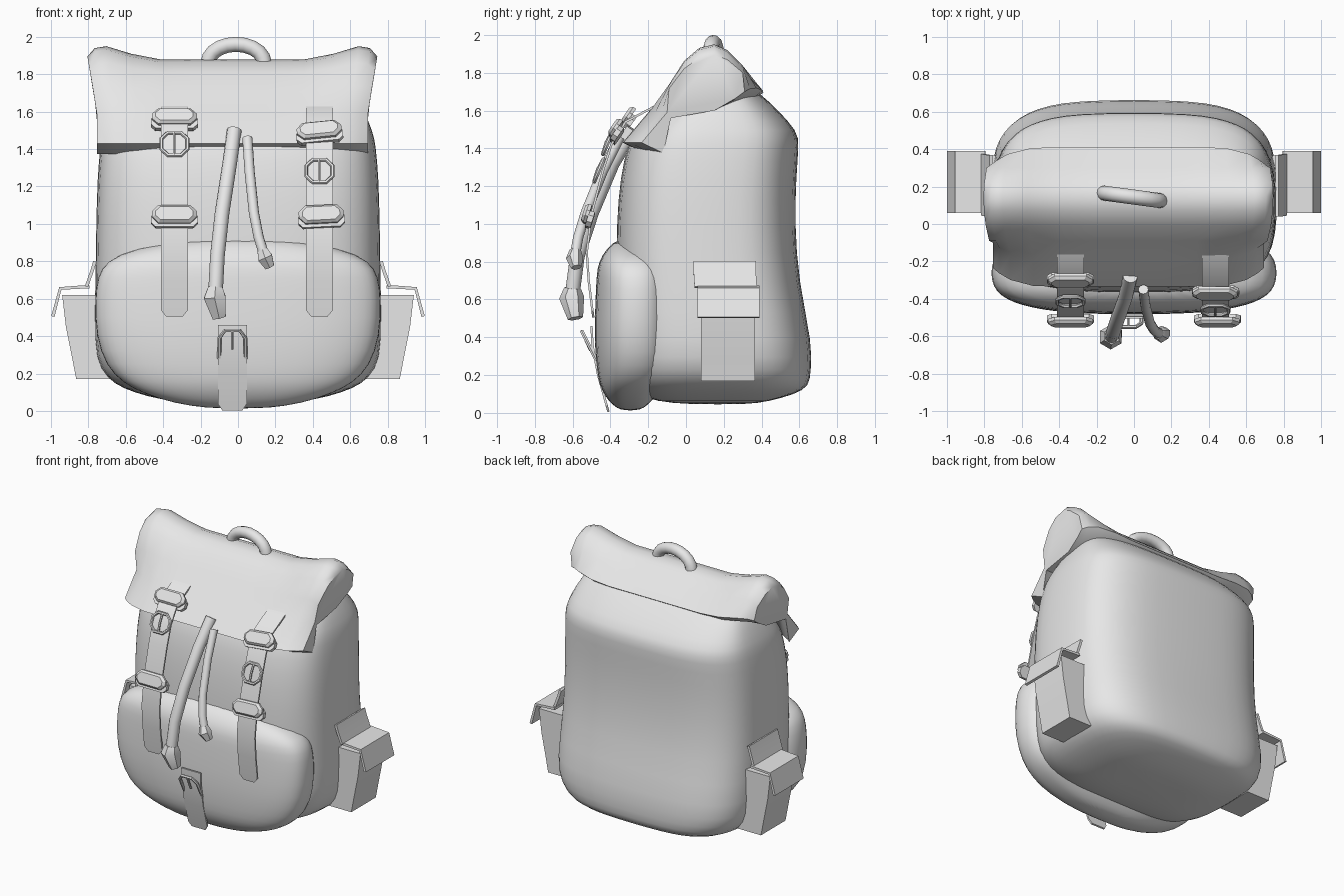
import bpy, bmesh, math
from mathutils import Vector

cube = bpy.data.objects.get("Cube")
if cube:
    bpy.data.objects.remove(cube, do_unlink=True)

grey = bpy.data.materials.new("light grey canvas")
grey.use_nodes = True
grey.diffuse_color = (0.8, 0.8, 0.8, 1)
grey.node_tree.nodes["Principled BSDF"].inputs["Base Color"].default_value = (0.8, 0.8, 0.8, 1)


def loft(name, rings, closed=False, angle=40, subdivide=0):
    """Skin a list of equal rings into a shaded object."""
    bm = bmesh.new()
    loops = [[bm.verts.new(p) for p in ring] for ring in rings]
    n = len(loops[0])
    pairs = list(zip(loops, loops[1:]))
    if closed:
        pairs.append((loops[-1], loops[0]))
    else:
        bm.faces.new(loops[0])
        bm.faces.new(loops[-1])
    for a, b in pairs:
        for i in range(n):
            j = (i + 1) % n
            bm.faces.new((a[i], a[j], b[j], b[i]))
    bmesh.ops.recalc_face_normals(bm, faces=bm.faces)
    mesh = bpy.data.meshes.new(name)
    bm.to_mesh(mesh)
    bm.free()
    mesh.materials.append(grey)
    ob = bpy.data.objects.new(name, mesh)
    bpy.context.collection.objects.link(ob)
    bpy.ops.object.select_all(action='DESELECT')
    ob.select_set(True)
    bpy.context.view_layer.objects.active = ob
    bpy.ops.object.shade_smooth_by_angle(angle=math.radians(angle))
    if subdivide:
        mod = ob.modifiers.new("soften", 'SUBSURF')
        mod.levels = mod.render_levels = subdivide
    return ob


def power(v, n):
    return math.copysign(abs(v) ** (2 / n), v)


def bag(name, sections, n, count=28):
    """Soft bag from sections of height, half width, front and back."""
    rings = []
    for z, hx, front, back in sections:
        cy, hy = (front + back) / 2, (back - front) / 2
        turn = [2 * math.pi * i / count for i in range(count)]
        rings.append([(hx * power(math.cos(t), n), cy + hy * power(math.sin(t), n), z) for t in turn])
    return loft(name, rings, angle=60, subdivide=1)


def tangents(pts, closed=False):
    k = len(pts)
    if closed:
        return [(pts[(i + 1) % k] - pts[i - 1]).normalized() for i in range(k)]
    return [(pts[min(i + 1, k - 1)] - pts[max(i - 1, 0)]).normalized() for i in range(k)]


def tube(name, path, radii, up, closed=False, sides=12):
    """Round section swept along a path."""
    pts = [Vector(p) for p in path]
    if not isinstance(radii, (list, tuple)):
        radii = [radii] * len(pts)
    rings = []
    for p, t, r in zip(pts, tangents(pts, closed), radii):
        u = t.cross(Vector(up)).normalized()
        v = t.cross(u)
        rings.append([p + r * (math.cos(a) * u + math.sin(a) * v)
                      for a in [2 * math.pi * i / sides for i in range(sides)]])
    return loft(name, rings, closed)


def strap(name, path, side, width, thick=0.012, tip=1.0):
    """Flat band swept along a path, optionally narrowed at its tip."""
    pts, side = [Vector(p) for p in path], Vector(side)
    rings = []
    for i, (p, t) in enumerate(zip(pts, tangents(pts))):
        w = side * width / 2 * (tip if i == len(pts) - 1 else 1)
        d = side.cross(t) * thick / 2
        rings.append([p + w + d, p - w + d, p - w - d, p + w - d])
    return loft(name, rings, angle=30)


def octagon(w, h, cut, y=0.0, dz=0.0):
    a, b = w / 2, h / 2
    return [(x, y, z + dz) for x, z in (
        (a, b - cut), (a - cut, b), (cut - a, b), (-a, b - cut),
        (-a, cut - b), (cut - a, -b), (a - cut, -b), (a, cut - b))]


def place(ob, spot, tilt, roll=0):
    ob.location = spot
    ob.rotation_euler = (tilt, roll, 0)


def clip(name, spot, tilt, roll=0):
    """Chamfered strap clip on a wider backing plate."""
    place(loft(name + "_plate", [octagon(.25, .085, .025, y, -.025) for y in (.015, -.015)], angle=20),
          spot, tilt, roll)
    place(loft(name + "_cover", [octagon(.24, .1, .035, -.012), octagon(.24, .1, .035, -.03),
                                 octagon(.2, .075, .025, -.045)], angle=20), spot, tilt, roll)


def ring_buckle(name, spot, tilt, w=.14, h=.13):
    """Frame with a centre prong."""
    place(tube(name + "_frame", octagon(w, h, .035, -.02), .011, (0, 1, 0), True, 6), spot, tilt)
    place(tube(name + "_prong", [(0, -.024, -h / 2), (0, -.03, 0), (0, -.024, h / 2)], .008, (1, 0, 0), sides=6),
          spot, tilt)


# Main bag
bag("main_bag", [
    (.045, .25, .02, .32), (.06, .42, -.16, .44), (.1, .56, -.27, .58), (.14, .66, -.32, .655),
    (.22, .745, -.345, .662), (.36, .775, -.36, .672), (.7, .765, -.37, .597), (1.0, .762, -.37, .578),
    (1.25, .755, -.35, .585), (1.42, .74, -.31, .6), (1.49, .725, -.27, .592), (1.6, .68, -.15, .49),
    (1.69, .63, -.03, .395), (1.8, .5, .05, .24)], 3.3)

# Front pocket
bag("front_pocket", [
    (.012, .15, -.34, -.25), (.04, .34, -.39, -.2), (.09, .5, -.43, -.16), (.15, .62, -.46, -.1),
    (.24, .71, -.475, -.05), (.4, .765, -.487, -.04), (.6, .77, -.48, -.04), (.72, .755, -.475, -.05),
    (.8, .71, -.465, -.07), (.87, .56, -.42, -.13), (.925, .25, -.36, -.2)], 2.8)

# Roll-over top flap
flap_profile = [(-.335, 1.43), (-.2, 1.59), (-.09, 1.71), (-.01, 1.81), (.07, 1.865), (.15, 1.88),
                (.22, 1.855), (.3, 1.79), (.41, 1.695), (.36, 1.66), (.15, 1.6), (-.08, 1.56), (-.22, 1.375)]
lifts = {0: .0, .25: 0, .5: 0, .7: .03, .87: .07, .95: .06, 1: .015}
flap_rings = []
for u in sorted({s * k for k in lifts for s in (-1, 1)}):
    ring = []
    for y, z in flap_profile:
        rise = max(0, (z - 1.6) / .28)
        end = max(0, abs(u) - .55) / .45
        pull = .1 if y < -.15 else -.1 if y > .3 else 0
        x = -.03 + u * (.725 + .05 * rise)
        ring.append((x, y + pull * end ** 3, z + lifts[abs(u)] * rise))
    flap_rings.append(ring)
loft("top_flap", flap_rings, angle=50)

# Carry handle
arc = [math.pi * i / 10 for i in range(11)]
tube("carry_handle", [(-.01 - .15 * math.cos(a), .145 + .02 * math.cos(a), 1.86 + .1 * math.sin(a))
                      for a in arc], .04, (0, 1, 0))

# Front closure straps, with their clips and buckles
strap_line = [(-.15, 1.63), (-.32, 1.54), (-.395, 1.42), (-.44, 1.28), (-.5, 1.05),
              (-.525, .85), (-.515, .7), (-.495, .54), (-.49, .505)]


def strap_y(z):
    for (y0, z0), (y1, z1) in zip(strap_line, strap_line[1:]):
        if z1 <= z <= z0:
            return y0 + (y1 - y0) * (z0 - z) / (z0 - z1)


for label, x, top, middle, roll in (("right", -.34, 1.56, 1.42, 0), ("left", .435, 1.49, 1.275, -.1)):
    strap(label + "_front_strap", [(x, y, z) for y, z in strap_line], (1, 0, 0), .145, tip=.6)
    clip(label + "_upper_clip", (x, strap_y(top), top), -.6, roll)
    ring_buckle(label + "_strap_buckle", (x, strap_y(middle), middle), -.4)
    clip(label + "_lower_clip", (x + .01 * (x > 0), strap_y(1.045), 1.045), -.3, roll / 2)

# Drawcords with flared ends
cords = {
    "long": (.039, [(-.02, -.28, 1.5), (-.045, -.39, 1.32), (-.085, -.5, 1.06), (-.11, -.575, .83),
                    (-.12, -.6, .64)], [(-.12, -.6, .66), (-.125, -.605, .61), (-.1, -.585, .5)]),
    "short": (.027, [(.05, -.35, 1.46), (.062, -.44, 1.28), (.085, -.53, 1.06), (.11, -.57, .93),
                     (.135, -.585, .85)], [(.13, -.585, .86), (.145, -.59, .82), (.17, -.58, .77)])}
for label, (r, path, end) in cords.items():
    tube(label + "_drawcord", path, r, (1, 0, 0))
    tube(label + "_cord_end", end, [r * 1.15, r * 1.7, r * 1.05], (1, 0, 0), sides=6)

# Front pocket tongue and its buckle
strap("pocket_tongue", [(-.03, -.5, .46), (-.03, -.495, .36), (-.03, -.465, .2), (-.03, -.42, .04),
                        (-.03, -.41, .005)], (1, 0, 0), .155, tip=.7)
tube("tongue_buckle", [(-.1, -.475, .28), (-.1, -.53, .39), (-.07, -.55, .43), (.01, -.55, .43),
                       (.04, -.53, .39), (.04, -.475, .28)], .011, (0, 1, .5), sides=6)
tube("tongue_prong", [(-.03, -.55, .43), (-.03, -.505, .33)], .008, (1, 0, 0), sides=6)

# Side pockets with folded lids
for label, s in (("left", 1), ("right", -1)):
    walls = [(.17, .865), (.3, .89), (.45, .92), (.62, .94)]
    loft(label + "_side_pocket", [[(s * .68, .08, z), (s * x, .08, z), (s * x, .365, z), (s * .68, .365, z)]
                                  for z, x in walls], angle=30)
    strap(label + "_lid_hinge", [(s * .765, .205, .8), (s * .78, .205, .75), (s * .81, .21, .665)],
          (0, 1, 0), .33, .018)
    strap(label + "_lid", [(s * .795, .225, .665), (s * .95, .225, .655), (s * .99, .225, .505)],
          (0, 1, 0), .33, .018)
